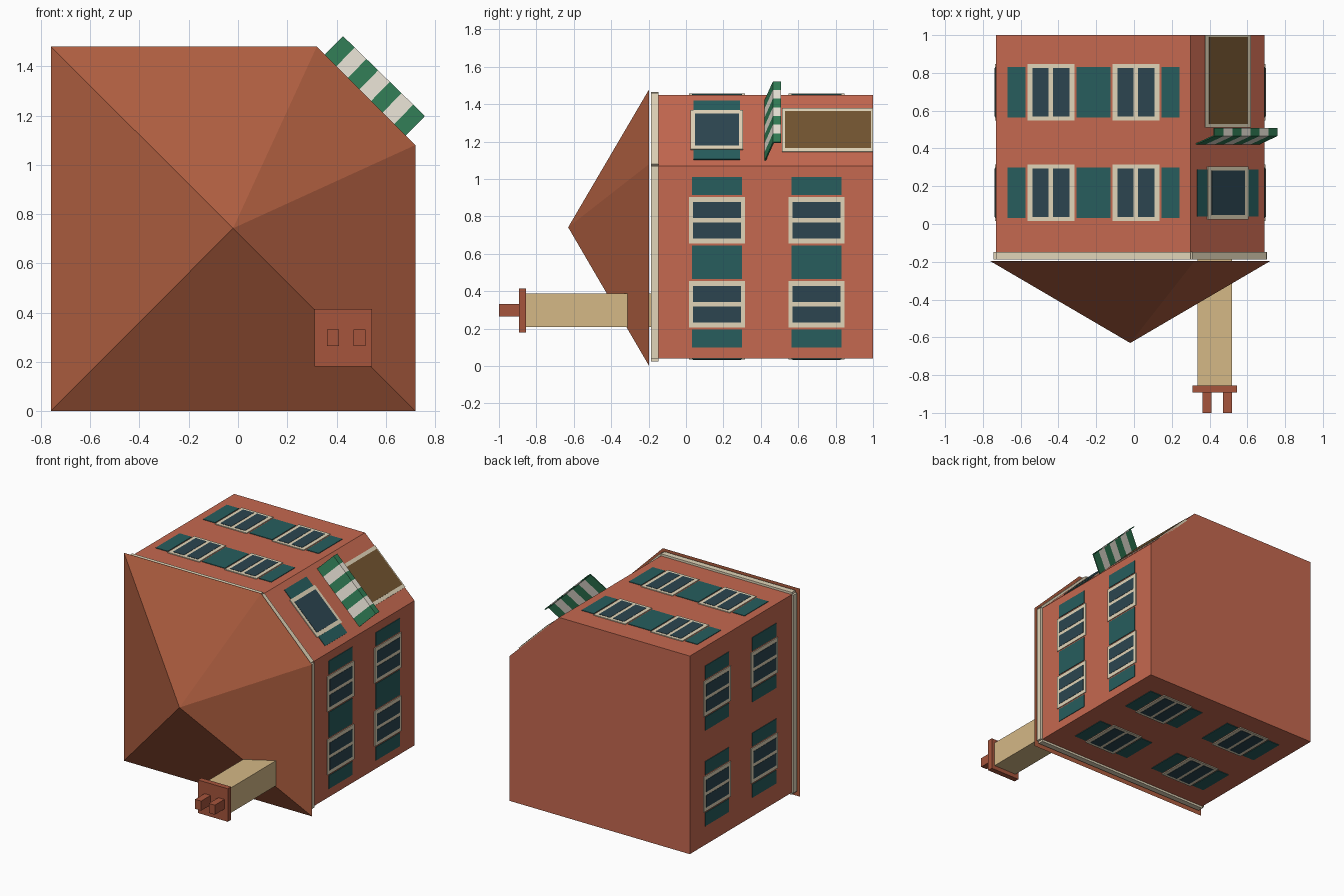
import bpy, bmesh
from mathutils import Matrix, Vector

if "Cube" in bpy.data.objects:
    bpy.data.objects.remove(bpy.data.objects["Cube"])


def mat(name, rgb):
    m = bpy.data.materials.new(name)
    m.diffuse_color = (*rgb, 1)
    m.use_nodes = True
    m.node_tree.nodes["Principled BSDF"].inputs["Base Color"].default_value = m.diffuse_color
    return m


BRICK = mat("brick", (0.56, 0.14, 0.08))
ROOF = mat("roof_tile", (0.42, 0.11, 0.05))
CREAM = mat("cream", (0.75, 0.66, 0.48))
STONE = mat("sandstone", (0.66, 0.48, 0.24))
GLASS = mat("dark_glass", (0.025, 0.06, 0.08))
TEAL = mat("teal_paint", (0.02, 0.11, 0.11))
BROWN = mat("shop_glass", (0.17, 0.09, 0.03))
GREEN = mat("awning_green", (0.03, 0.20, 0.09))
WHITE = mat("awning_white", (0.80, 0.75, 0.66))
CLAY = mat("clay", (0.38, 0.09, 0.045))


def finish(name, bm, material):
    bmesh.ops.recalc_face_normals(bm, faces=bm.faces)
    me = bpy.data.meshes.new(name)
    bm.to_mesh(me)
    bm.free()
    me.materials.append(material)
    ob = bpy.data.objects.new(name, me)
    bpy.context.collection.objects.link(ob)
    return ob


def box(name, lo, hi, material, frame=Matrix()):
    """Box between two corners, given in the axes of a wall frame."""
    lo, hi = Vector(lo), Vector(hi)
    bm = bmesh.new()
    bmesh.ops.create_cube(bm, size=1)
    size = Matrix.Diagonal((*(hi - lo), 1))
    bm.transform(frame @ Matrix.Translation((lo + hi) / 2) @ size)
    return finish(name, bm, material)


def prism(name, outline, y0, y1, material, frame=Matrix(), apex=None):
    """Outline in (x, z) drawn out along y, or drawn to an apex."""
    bm = bmesh.new()
    a = [bm.verts.new((x, y0, z)) for x, z in outline]
    bm.faces.new(a)
    if apex:
        b = [bm.verts.new(apex)] * len(a)
    else:
        b = [bm.verts.new((x, y1, z)) for x, z in outline]
        bm.faces.new(b)
    for i in range(len(a)):
        j = (i + 1) % len(a)
        bm.faces.new((a[i], a[j], b[i]) if apex else (a[i], a[j], b[j], b[i]))
    return finish(name, bm, material)


# Walls: the house lies on its back, so its height runs along y
plan = [(-.73, .04), (.69, .04), (.69, 1.07), (.30, 1.45), (-.73, 1.45)]
prism("house_body", plan, -.185, 1, BRICK)

# Roof
eaves = [(-.76, 0), (.72, 0), (.72, 1.08), (.32, 1.48), (-.76, 1.48)]
prism("roof", eaves, -.197, 0, ROOF, apex=(-.02, -.63, .742))


def wall_frame(i):
    """Frame at the middle of wall i: x along it, y down the house, z outward."""
    p, q = plan[i], plan[(i + 1) % 5]
    d = Vector((q[0] - p[0], 0, q[1] - p[1]))
    length = d.length
    d.normalize()
    m = Matrix((-d, (0, 1, 0), (d.z, 0, -d.x))).transposed().to_4x4()
    m.translation = ((p[0] + q[0]) / 2, 0, (p[1] + q[1]) / 2)
    return m, length


def window(name, f, s, y, w, h, panes, shutter):
    """Cream frame, dark panes and a shutter on each side."""
    box(name + "_frame", (s - w, y - h, -.01), (s + w, y + h, .006), CREAM, f)
    a, bar = w - .027, .012
    spans = [(-a, -bar), (bar, a)] if panes == 2 else [(-a, a)]
    for l, r in spans:
        box(name + "_pane", (s + l, y - h + .022, -.01),
            (s + r, y + h - .022, .008), GLASS, f)
    for l, r in ((-shutter[1], -shutter[0]), shutter):
        box(name + "_shutter", (s + l, y - h + .016, -.01),
            (s + r, y + h - .016, .004), TEAL, f)


# Cornice on each wall, two storeys of windows on the four main walls
sides = ["bottom", "right", "corner", "top", "left"]
spacing = {"bottom": .34, "right": .225, "top": .225, "left": .34}
for i, side in enumerate(sides):
    f, length = wall_frame(i)
    box(side + "_cornice", (-length / 2, -.187, -.01),
        (length / 2, -.147, .015), CREAM, f)
    if side in spacing:
        for y in (.165, .697):
            for s in (-spacing[side], spacing[side]):
                window(side + "_window", f, s, y, .125, .15, 2, (.135, .23))

# Corner wall: upper window and shop front
f, _ = wall_frame(2)
window("corner_window", f, 0, .165, .15, .14, 1, (.15, .225))
box("shop_frame", (-.167, .512, -.01), (.167, 1, .006), CREAM, f)
box("shop_glass", (-.142, .53, -.01), (.142, .99, .008), BROWN, f)

# Striped awning: sloping canopy with a hanging valance
profile = [(.42, 0), (.465, .14), (.507, .14), (.507, .133), (.47, .133), (.427, 0)]
step = .465 / 7
for k in range(7):
    s0 = -.2325 + k * step
    bm = bmesh.new()
    a, b = [[bm.verts.new(f @ Vector((s, y, n))) for y, n in profile]
            for s in (s0, s0 + step)]
    bm.faces.new(a)
    bm.faces.new(b)
    for i in range(6):
        j = (i + 1) % 6
        bm.faces.new((a[i], a[j], b[j], b[i]))
    finish("awning_stripe", bm, WHITE if k % 2 else GREEN)

# Chimney stack, cap and pots
box("chimney_stack", (.335, -.86, .21), (.52, -.175, .388), STONE)
box("chimney_cap", (.31, -.893, .18), (.545, -.855, .415), CLAY)
for x in (.362, .47):
    box("chimney_pot", (x, -1, .264), (x + .048, -.89, .332), CLAY)
